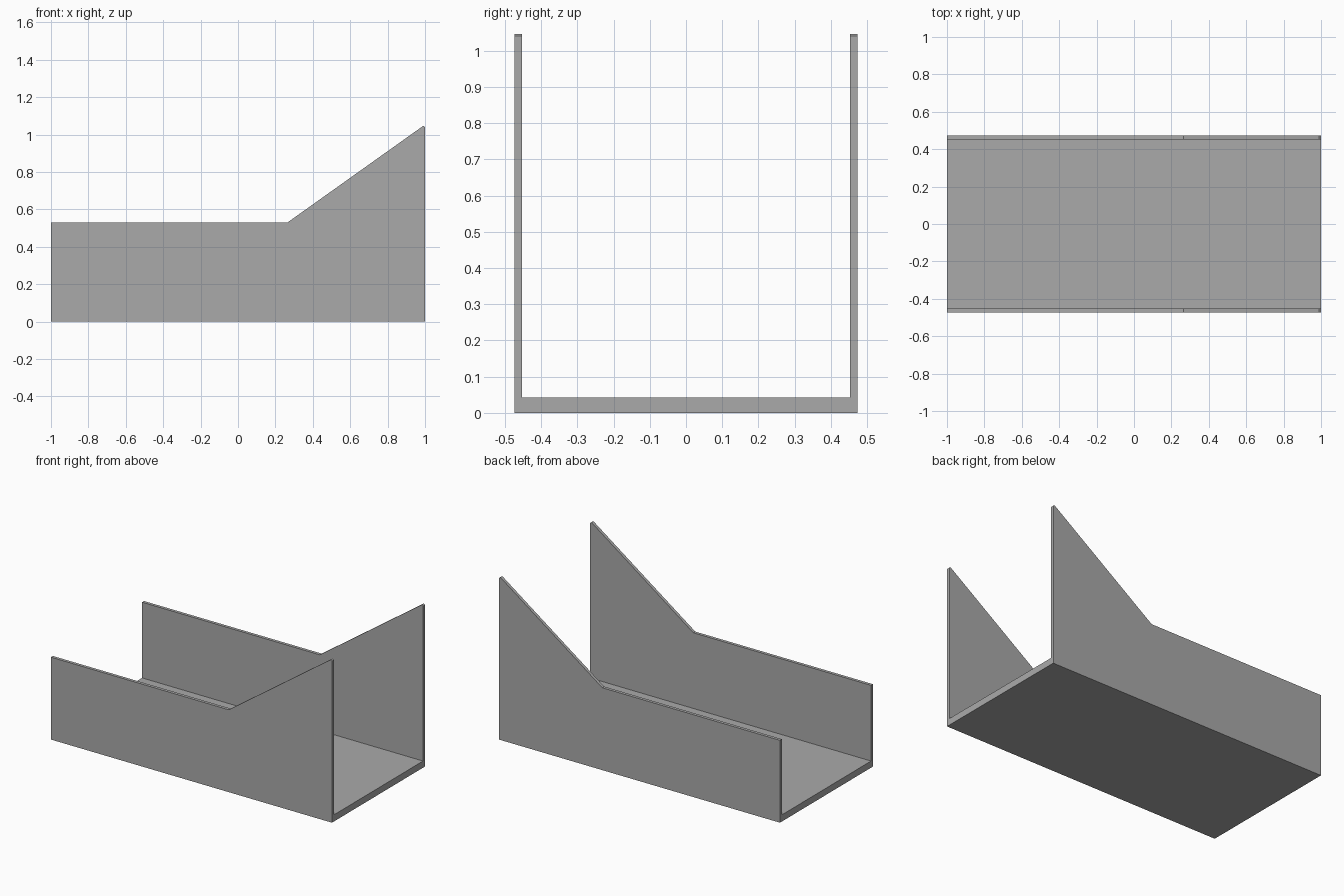
import bpy
import bmesh

cube = bpy.data.objects.get("Cube")
if cube:
    bpy.data.objects.remove(cube, do_unlink=True)

grey = bpy.data.materials.new("plain grey")
grey.use_nodes = True
colour = (0.4, 0.4, 0.4, 1)
grey.diffuse_color = colour
grey.node_tree.nodes["Principled BSDF"].inputs["Base Color"].default_value = colour

HALF_WIDTH = 0.473
WALL = 0.02
FLOOR = 0.043


def extrude_profile(name, profile, y0, y1):
    """Extrude an outline in the xz plane from y0 to y1."""
    bm = bmesh.new()
    face = bm.faces.new([bm.verts.new((x, y0, z)) for x, z in profile])
    new = bmesh.ops.extrude_face_region(bm, geom=[face])["geom"]
    verts = [v for v in new if isinstance(v, bmesh.types.BMVert)]
    bmesh.ops.translate(bm, verts=verts, vec=(0, y1 - y0, 0))
    bmesh.ops.recalc_face_normals(bm, faces=bm.faces)
    mesh = bpy.data.meshes.new(name)
    bm.to_mesh(mesh)
    bm.free()
    mesh.materials.append(grey)
    obj = bpy.data.objects.new(name, mesh)
    bpy.context.collection.objects.link(obj)
    return obj


# Floor slab between the walls
inner = HALF_WIDTH - WALL
extrude_profile("floor", [(-1, 0), (1, 0), (1, FLOOR), (-1, FLOOR)], -inner, inner)

# Side walls, level at one end and rising to a clipped tip at the other
wall_outline = [(-1, 0), (1, 0), (1, 1.04), (0.99, 1.046), (0.265, 0.53), (-1, 0.53)]
extrude_profile("front_wall", wall_outline, -HALF_WIDTH, -inner)
extrude_profile("back_wall", wall_outline, inner, HALF_WIDTH)
